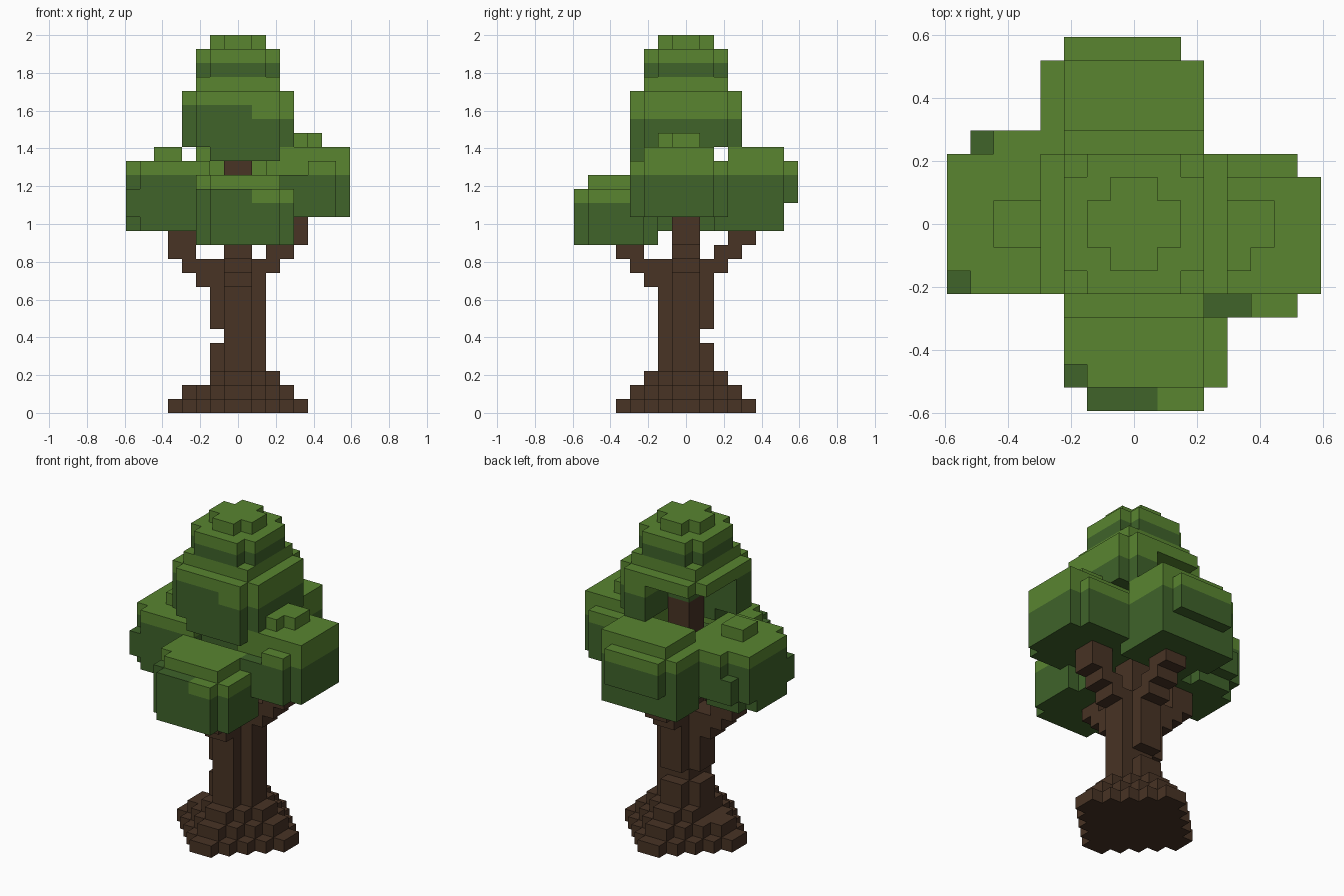
import bpy, bmesh

if "Cube" in bpy.data.objects:
    bpy.data.objects.remove(bpy.data.objects["Cube"])

V = 2 / 27          # voxel size
cells = {}          # (x, y, z) -> (part name, material name)


def material(name, rgb):
    m = bpy.data.materials.new(name)
    m.diffuse_color = (*rgb, 1)
    m.use_nodes = True
    m.node_tree.nodes["Principled BSDF"].inputs["Base Color"].default_value = m.diffuse_color
    return m


MATS = {"bark": material("bark", (0.065, 0.033, 0.018)),
        "dark": material("dark_leaf", (0.05, 0.125, 0.023)),
        "light": material("light_leaf", (0.10, 0.235, 0.03))}


def region(x0, x1, y0, y1, z0, z1):
    return [(x, y, z) for x in range(x0, x1) for y in range(y0, y1) for z in range(z0, z1)]


def fill(part, boxes, shade=lambda x, y, z: "bark"):
    for b in boxes:
        for c in region(*b):
            cells[c] = (part, shade(*c))


def clear(*box):
    for c in region(*box):
        cells.pop(c, None)


def cross(a, b, z0, z1):
    """Plus-shaped layer: two crossing boxes with half sizes a and b."""
    return [(-a, a, -b, b, z0, z1), (-b, b, -a, a, z0, z1)]


def leaf(limit, bright=None, split=1):
    """Dark below a height, light above; optionally another height for x >= split."""
    return lambda x, y, z: "dark" if z < (bright if bright and x >= split else limit) else "light"


# left lobe
fill("left_leaves", [(-7, -2, -3, 3, 13, 14), (-8, -2, -3, 3, 14, 18), (-8, -7, -2, 2, 13, 14),
                     (-7, -3, 3, 4, 14, 18), (-6, -4, -1, 1, 18, 19)], leaf(17))
clear(-8, -7, -3, -2, 16, 19)
clear(-7, -6, 3, 4, 16, 19)

# right lobe
fill("right_leaves", [(2, 8, -3, 2, 14, 19), (2, 7, -4, 3, 14, 18), (3, 6, -1, 1, 19, 20),
                      (4, 5, -2, -1, 19, 20)], leaf(17))
clear(2, 5, -4, -3, 17, 19)
clear(2, 3, -4, -3, 14, 19)

# back lobe
fill("back_leaves", [(-4, 3, 2, 7, 13, 18), (-3, 2, 2, 8, 15, 18), (-3, 3, 3, 7, 18, 19)], leaf(17))
clear(-4, -3, 2, 4, 13, 14)

# front lobe
fill("front_leaves", [(-3, 4, -7, -3, 12, 16), (-2, 3, -8, -2, 12, 16), (-3, 3, -7, -3, 16, 17)],
     leaf(16, 15))
clear(-3, -2, -7, -6, 16, 17)

# leaves joining the lobes round the trunk
fill("inner_leaves", [(-2, 2, -2, 2, 14, 17)], leaf(17))

# lower crown with a hollow at the back left corner
fill("lower_crown", cross(4, 3, 19, 23) + [(-2, 3, -4, -1, 18, 19), (-3, 3, -3, 3, 23, 24)],
     leaf(22, 21))
clear(-4, 1, -1, 4, 19, 22)
fill("lower_crown", [(-1, 1, -1, 1, 20, 22)], leaf(22))

# upper crown
fill("upper_crown", cross(3, 2, 24, 26) + cross(2, 1, 26, 27), leaf(25))

# trunk with a notch
fill("trunk", [(-1, 1, -1, 1, 0, 20)] + cross(2, 1, 0, 11))
clear(-2, -1, -1, 1, 5, 6)
clear(-1, 1, 1, 2, 5, 6)

# stepped roots
fill("roots", cross(5, 1, 0, 1) + cross(4, 2, 0, 1) + cross(3, 3, 0, 1)
     + cross(4, 1, 1, 2) + cross(2, 2, 1, 2) + cross(3, 2, 1, 2)
     + [(-2, 3, -1, 1, 2, 3), (-1, 1, -3, 3, 2, 3), (-2, 2, -2, 2, 2, 3)])

# stepped branches, as (start, end, bottom, top) along each direction
LOW = [(2, 3, 9, 10), (2, 4, 10, 11), (3, 5, 11, 13)]
HIGH = [(2, 3, 10, 11), (2, 4, 11, 12), (3, 5, 12, 14)]
fill("left_branch", [(-b, -a, -1, 1, z0, z1) for a, b, z0, z1 in LOW])
fill("right_branch", [(a, b, -1, 1, z0, z1) for a, b, z0, z1 in HIGH])
fill("front_branch", [(-1, 1, -b, -a, z0, z1) for a, b, z0, z1 in LOW])
fill("back_branch", [(-1, 1, a, b, z0, z1) for a, b, z0, z1 in HIGH])

# exposed voxel faces of each part become one mesh
SIDES = {(1, 0, 0): [(1, 0, 0), (1, 1, 0), (1, 1, 1), (1, 0, 1)],
         (-1, 0, 0): [(0, 0, 0), (0, 0, 1), (0, 1, 1), (0, 1, 0)],
         (0, 1, 0): [(0, 1, 0), (0, 1, 1), (1, 1, 1), (1, 1, 0)],
         (0, -1, 0): [(0, 0, 0), (1, 0, 0), (1, 0, 1), (0, 0, 1)],
         (0, 0, 1): [(0, 0, 1), (1, 0, 1), (1, 1, 1), (0, 1, 1)],
         (0, 0, -1): [(0, 0, 0), (0, 1, 0), (1, 1, 0), (1, 0, 0)]}
names = list(MATS)
for part in sorted({p for p, _ in cells.values()}):
    bm = bmesh.new()
    for c, (p, mat) in cells.items():
        if p != part:
            continue
        for n, quad in SIDES.items():
            if tuple(i + j for i, j in zip(c, n)) not in cells:
                f = bm.faces.new([bm.verts.new([(i + j) * V for i, j in zip(c, q)]) for q in quad])
                f.material_index = names.index(mat)
    bmesh.ops.remove_doubles(bm, verts=bm.verts, dist=V / 100)
    me = bpy.data.meshes.new(part)
    bm.to_mesh(me)
    bm.free()
    for m in MATS.values():
        me.materials.append(m)
    bpy.context.collection.objects.link(bpy.data.objects.new(part, me))
